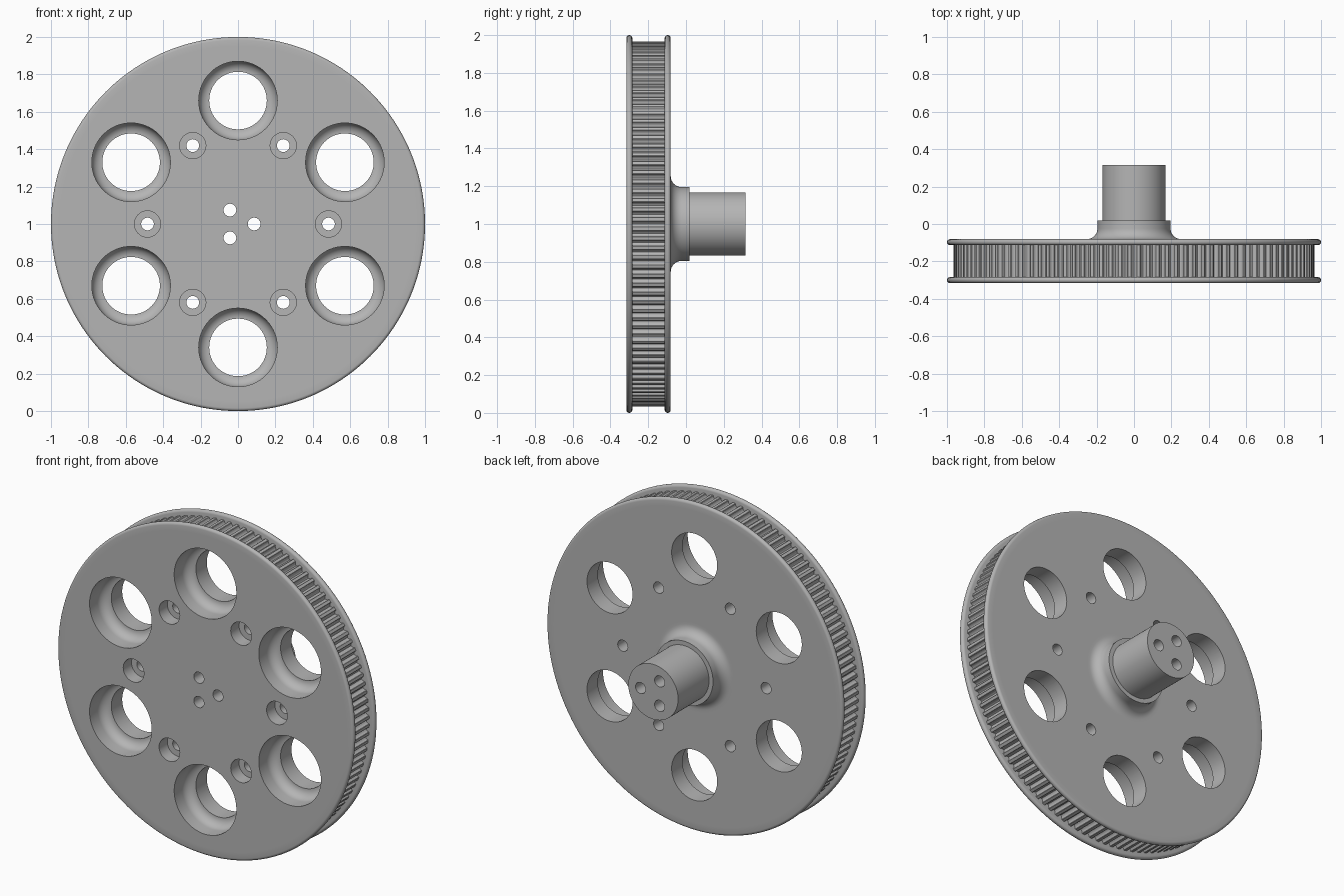
import bpy, bmesh
from math import sin, cos, pi, radians

if "Cube" in bpy.data.objects:
    bpy.data.objects.remove(bpy.data.objects["Cube"], do_unlink=True)

GREY = (0.46, 0.46, 0.46, 1)
metal = bpy.data.materials.new("grey metal")
metal.use_nodes = True
metal.diffuse_color = GREY
metal.node_tree.nodes["Principled BSDF"].inputs["Base Color"].default_value = GREY

FRONT, BACK, END = -0.316, -0.081, 0.316   # disc faces and shaft end
LIP = 0.032                                # flange thickness
SEAT = 0.944                               # radius at the tooth roots
AXLE = 1.0                                 # height of the wheel axis


def arc(cr, cy, rad, a0, a1, n=8):
    """Points (radius, y) along an arc, angles in degrees."""
    return [(cr + rad * cos(radians(a0 + (a1 - a0) * i / n)),
             cy + rad * sin(radians(a0 + (a1 - a0) * i / n))) for i in range(n + 1)]


def lathe(bm, profile, x=0, z=AXLE, seg=64):
    """Revolve a (radius, y) profile about a y-parallel axis and cap the ends."""
    rings = [[bm.verts.new((x + r * cos(2 * pi * i / seg), y, z + r * sin(2 * pi * i / seg)))
              for i in range(seg)] for r, y in profile]
    for a, b in zip(rings, rings[1:]):
        for i in range(seg):
            j = (i + 1) % seg
            bm.faces.new((a[i], a[j], b[j], b[i]))
    bm.faces.new(rings[0])
    bm.faces.new(rings[-1])


def finish(bm, name):
    bmesh.ops.recalc_face_normals(bm, faces=bm.faces)
    mesh = bpy.data.meshes.new(name)
    bm.to_mesh(mesh)
    bm.free()
    mesh.materials.append(metal)
    obj = bpy.data.objects.new(name, mesh)
    bpy.context.collection.objects.link(obj)
    return obj


def select(obj):
    bpy.ops.object.select_all(action='DESELECT')
    obj.select_set(True)
    bpy.context.view_layer.objects.active = obj


# Wheel: flanged disc, filleted hub and shaft as one turned part
round_r = LIP / 2
rim = 1 - round_r
profile = [(0.95, FRONT)]
profile += arc(rim, FRONT + round_r, round_r, -90, 90)
profile += [(SEAT - 0.01, FRONT + LIP), (SEAT - 0.01, BACK - LIP)]
profile += arc(rim, BACK - round_r, round_r, -90, 90)
profile += [(0.95, BACK), (0.27, BACK)]
profile += arc(0.253, BACK + 0.058, 0.058, 270, 180)
profile += [(0.195, 0.018), (0.168, 0.018), (0.168, END)]
bm = bmesh.new()
lathe(bm, profile, seg=192)
wheel = finish(bm, "wheel_with_hub_and_shaft")

# Hole cutters: lightening holes, screw holes and shaft pin holes
big = [(0.21, FRONT - 0.1), (0.21, FRONT + 0.075)]
big += arc(0.155, FRONT + 0.075, 0.055, 0, 90)[1:] + [(0.154, FRONT + 0.13), (0.154, 0)]
screw = [(0.07, FRONT - 0.1), (0.07, FRONT + 0.08), (0.034, FRONT + 0.08), (0.034, 0)]
pin = [(0.034, FRONT - 0.1), (0.034, END + 0.1)]
bm = bmesh.new()
for shape, count, dist, start, seg in ((big, 6, 0.66, 30, 64), (screw, 6, 0.484, 0, 40),
                                       (pin, 3, 0.086, 0, 32)):
    for k in range(count):
        a = radians(start + 360 * k / count)
        lathe(bm, shape, dist * cos(a), AXLE + dist * sin(a), seg)
cutter = finish(bm, "hole_cutter")
cutter.hide_render = True

select(wheel)
cut = wheel.modifiers.new("holes", 'BOOLEAN')
cut.operation = 'DIFFERENCE'
cut.solver = 'EXACT'
cut.object = cutter
bpy.ops.object.modifier_apply(modifier=cut.name)
bpy.data.objects.remove(cutter, do_unlink=True)
bpy.ops.object.shade_smooth_by_angle(angle=radians(30))

# Toothed belt track between the flanges
TEETH, TIP = 120, 0.966
tooth = [(0.0, SEAT), (0.12, SEAT + 0.003), (0.25, SEAT + 0.011), (0.29, TIP - 0.002),
         (0.34, TIP), (0.66, TIP), (0.71, TIP - 0.002), (0.75, SEAT + 0.011),
         (0.88, SEAT + 0.003)]
outline = [(2 * pi * (k + t) / TEETH, r) for k in range(TEETH) for t, r in tooth]
bm = bmesh.new()
sides = [[bm.verts.new((r * cos(a), y, AXLE + r * sin(a))) for a, r in outline]
         for y in (FRONT + LIP - 0.005, BACK - LIP + 0.005)]
for i in range(len(outline)):
    j = (i + 1) % len(outline)
    bm.faces.new((sides[0][i], sides[0][j], sides[1][j], sides[1][i]))
track = finish(bm, "toothed_belt_track")
select(track)
bpy.ops.object.shade_smooth_by_angle(angle=radians(30))
